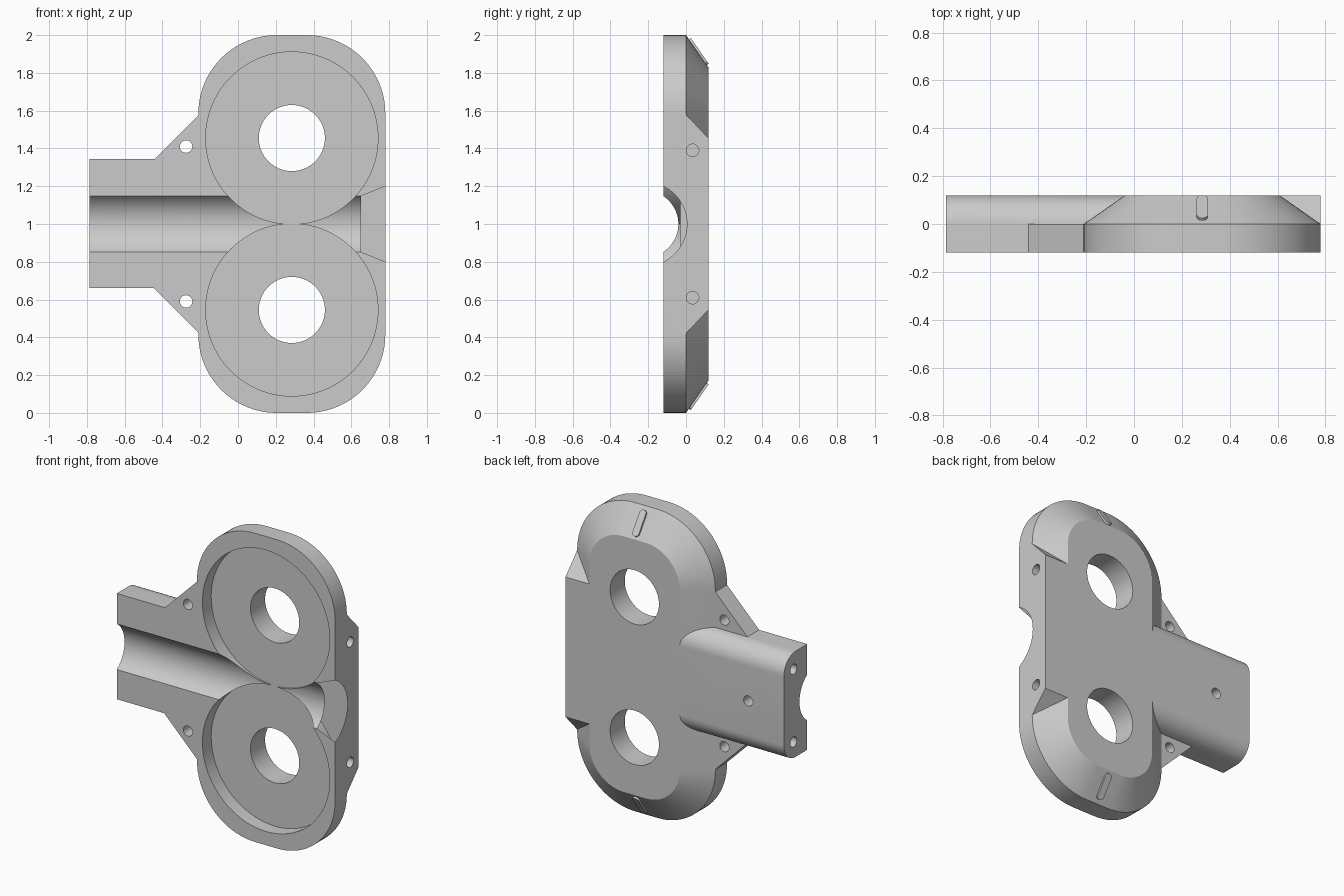
import bpy, bmesh, math
from mathutils import Matrix, Vector

cube = bpy.data.objects.get("Cube")
if cube:
    bpy.data.objects.remove(cube, do_unlink=True)

FRONT, MID, BACK = -0.12, 0.0, 0.12
CX, CZ = 0.285, 0.455          # gear axis: x, and height offset from the middle

grey = bpy.data.materials.new("housing grey")
grey.use_nodes = True
colour = (0.6, 0.6, 0.6, 1)
grey.diffuse_color = colour
grey.node_tree.nodes["Principled BSDF"].inputs["Base Color"].default_value = colour


def loft(name, rings):
    """Closed solid through matching rings of points."""
    bm = bmesh.new()
    loops = [[bm.verts.new(p) for p in ring] for ring in rings]
    n = len(loops[0])
    for a, b in zip(loops, loops[1:]):
        for i in range(n):
            j = (i + 1) % n
            bm.faces.new((a[i], a[j], b[j], b[i]))
    bm.faces.new(loops[0])
    bm.faces.new(loops[-1])
    bmesh.ops.recalc_face_normals(bm, faces=bm.faces)
    mesh = bpy.data.meshes.new(name)
    bm.to_mesh(mesh)
    bm.free()
    mesh.materials.append(grey)
    ob = bpy.data.objects.new(name, mesh)
    bpy.context.collection.objects.link(ob)
    return ob


def arc(cx, cz, r, start, end, steps):
    for i in range(steps + 1):
        a = math.radians(start + (end - start) * i / steps)
        yield cx + r * math.cos(a), cz + r * math.sin(a)


def rounded(y, inset):
    """Rounded outline of the gear case at depth y."""
    r, pts = 0.415 - inset, []
    for cx, cz, a in ((0.365, 1.585, 0), (0.205, 1.585, 90),
                      (0.205, 0.415, 180), (0.365, 0.415, 270)):
        pts += [(x, y, z) for x, z in arc(cx, cz, r, a, a + 90, 20)]
    return pts


def drill(name, axis, start, end, r1, r2=None, sides=32):
    """Round cutter along x or y between two points."""
    rings = []
    for p, r in ((start, r1), (end, r2 or r1)):
        ring = []
        for u, v in list(arc(0, 0, r, 0, 360, sides))[:-1]:
            off = Vector((0, u, v)) if axis == "x" else Vector((u, 0, v))
            ring.append(Vector(p) + off)
        rings.append(ring)
    return loft(name, rings)


def combine(target, tool, operation):
    mod = target.modifiers.new(tool.name, "BOOLEAN")
    mod.operation, mod.solver, mod.object = operation, "EXACT", tool
    bpy.context.view_layer.objects.active = target
    bpy.ops.object.modifier_apply(modifier=mod.name)
    bpy.data.objects.remove(tool, do_unlink=True)


# Gear case with a sloped back rim
body = loft("gear_housing", [rounded(FRONT, 0), rounded(MID, 0), rounded(BACK, 0.172)])

# Handle block with rounded back edges
end = [(FRONT, 0.66), (FRONT, 1.345)]
end += list(arc(MID, 1.225, 0.12, 90, 0, 12)) + list(arc(MID, 0.78, 0.12, 0, -90, 12))
combine(body, loft("handle", [[(x, y, z) for y, z in end] for x in (-0.785, 0.2)]), "UNION")

# Flat mounting block on the left side
block = [(-0.06, 0.42), (MID, 0.42), (BACK, 0.547), (BACK, 1.453), (MID, 1.58), (-0.06, 1.58)]
combine(body, loft("mount_block", [[(x, y, z) for y, z in block] for x in (0.3, 0.78)]), "UNION")

# Gussets beside the handle, and raised index marks on the sloped rim
slope = Vector((0, 0.12, -0.172))
for s in (1, -1):
    tri = [(-0.445, 0.34), (-0.205, 0.58), (-0.1, 0.58), (-0.1, 0.3), (-0.445, 0.3)]
    combine(body, loft("gusset", [[(x, y, 1 + s * z) for x, z in tri]
                                  for y in (FRONT, MID)]), "UNION")
    along = slope.normalized()
    out = Vector((0, 0.172, 0.12)).normalized()
    outline = list(arc(0, 0.06, 0.023, 0, 180, 10)) + list(arc(0, -0.06, 0.023, 180, 360, 10))
    mid = Vector((CX, 0.063, 1.91))
    rings = []
    for h in (-0.03, 0.012):
        pts = [mid + Vector((u, 0, 0)) + along * v + out * h for u, v in outline]
        rings.append([(p.x, p.y, 1 + s * (p.z - 1)) for p in pts])
    combine(body, loft("index_mark", rings), "UNION")

# Flow channel with a flared outlet
AXIS_Y = -0.2175
combine(body, drill("channel", "x", (-0.9, AXIS_Y, 1), (0.75, AXIS_Y, 1), 0.177, sides=96), "DIFFERENCE")
combine(body, drill("flare", "x", (0.65, AXIS_Y, 1), (0.91, AXIS_Y, 1), 0.177, 0.268, 96), "DIFFERENCE")

# Gear pockets, shaft bores and fastener holes
for s in (1, -1):
    z = 1 + s * CZ
    cutters = [
        drill("pocket", "y", (CX, -0.3, z), (CX, -0.03, z), 0.456, sides=128),
        drill("bore", "y", (CX, -0.3, z), (CX, 0.3, z), 0.175, sides=64),
        drill("gusset_hole", "y", (-0.275, -0.3, 1 + s * 0.41), (-0.275, 0.3, 1 + s * 0.41), 0.033),
        drill("mount_hole", "x", (0.6, 0.035, 1 + s * 0.39), (0.9, 0.035, 1 + s * 0.39), 0.033),
        drill("handle_hole", "x", (-0.9, 0.02, 1 + s * 0.235), (-0.6, 0.02, 1 + s * 0.235), 0.033),
    ]
    for c in cutters:
        combine(body, c, "DIFFERENCE")
combine(body, drill("port", "y", (-0.53, 0.02, 1), (-0.53, 0.3, 1), 0.033), "DIFFERENCE")

bpy.ops.object.select_all(action="DESELECT")
body.select_set(True)
bpy.context.view_layer.objects.active = body
bpy.ops.object.shade_smooth_by_angle(angle=math.radians(25))
